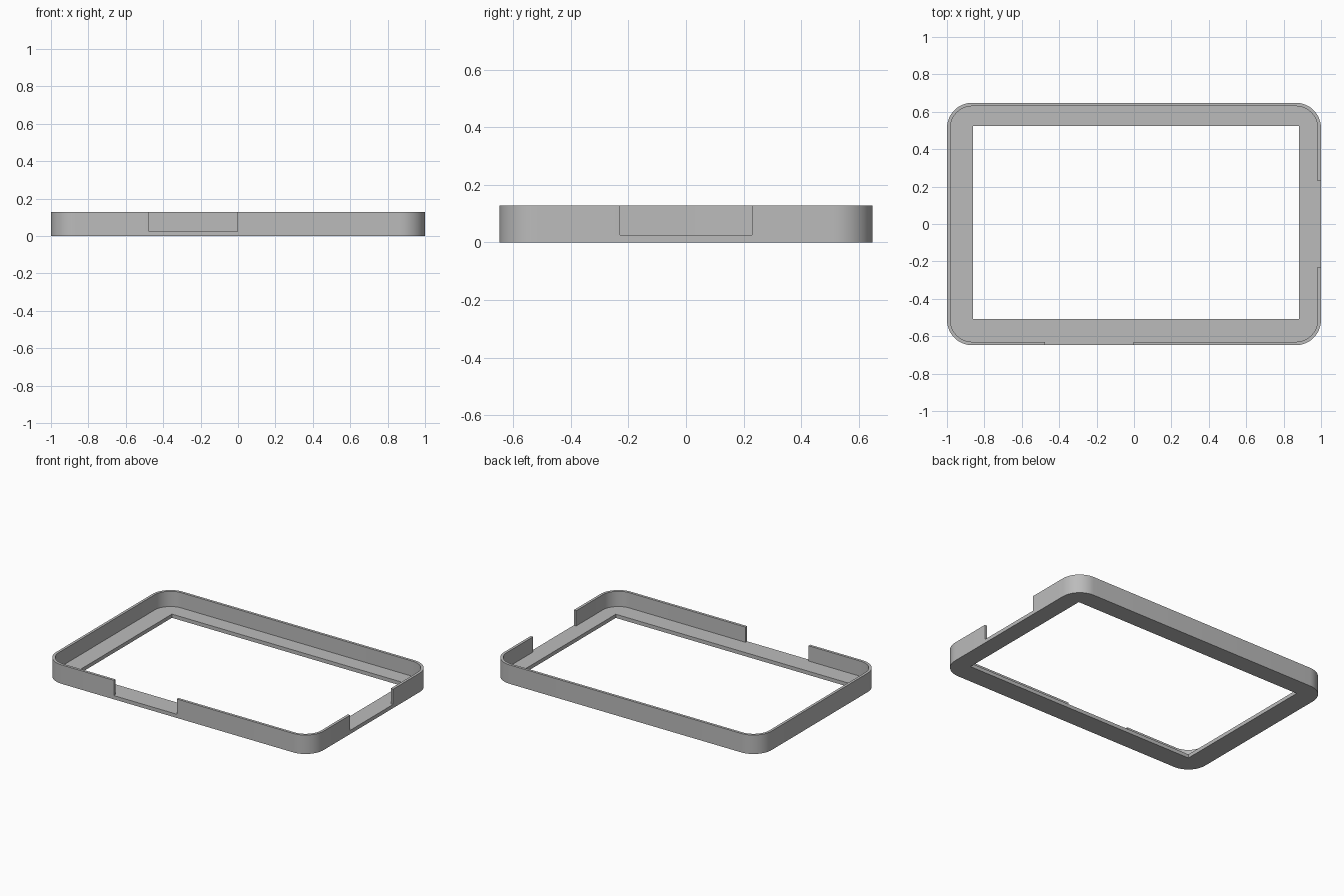
import bpy, bmesh
from math import cos, sin, pi

if "Cube" in bpy.data.objects:
    bpy.data.objects.remove(bpy.data.objects["Cube"])

HALF_X, HALF_Y, HEIGHT = 1.0, 0.648, 0.128
WALL, FLOOR, RADIUS = 0.018, 0.025, 0.135

grey = bpy.data.materials.new("grey plastic")
grey.use_nodes = True
colour = (0.5, 0.5, 0.5, 1)
grey.diffuse_color = colour
grey.node_tree.nodes["Principled BSDF"].inputs["Base Color"].default_value = colour


def prism(name, outline, z0, z1):
    """Extrude a flat outline from z0 up to z1."""
    bm = bmesh.new()
    face = bm.faces.new([bm.verts.new((x, y, z0)) for x, y in outline])
    top = bmesh.ops.extrude_face_region(bm, geom=[face])["geom"]
    verts = [v for v in top if isinstance(v, bmesh.types.BMVert)]
    bmesh.ops.translate(bm, verts=verts, vec=(0, 0, z1 - z0))
    bmesh.ops.recalc_face_normals(bm, faces=bm.faces)
    mesh = bpy.data.meshes.new(name)
    bm.to_mesh(mesh)
    bm.free()
    mesh.materials.append(grey)
    obj = bpy.data.objects.new(name, mesh)
    bpy.context.collection.objects.link(obj)
    return obj


def rounded(hx, hy, r, steps=12):
    """Outline of a rectangle with rounded corners."""
    points = []
    for i, (sx, sy) in enumerate([(1, 1), (-1, 1), (-1, -1), (1, -1)]):
        for k in range(steps + 1):
            a = (i + k / steps) * pi / 2
            points.append((sx * (hx - r) + r * cos(a), sy * (hy - r) + r * sin(a)))
    return points


def rect(x0, x1, y0, y1):
    return [(x0, y0), (x1, y0), (x1, y1), (x0, y1)]


# Outer body of the bezel
frame = prism("bezel_frame", rounded(HALF_X, HALF_Y, RADIUS), 0, HEIGHT)

# Tray hollow, screen opening, and the front and left side port notches
cutters = [
    prism("tray_cutter", rounded(HALF_X - WALL, HALF_Y - WALL, RADIUS - WALL), FLOOR, 0.3),
    prism("opening_cutter", rect(-0.861, 0.881, -0.508, 0.524), -0.1, 0.2),
    prism("front_notch_cutter", rect(-0.475, -0.004, -0.75, -0.56), FLOOR, 0.25),
    prism("side_notch_cutter", rect(0.92, 1.1, -0.23, 0.23), FLOOR, 0.25),
]

bpy.ops.object.select_all(action="DESELECT")
frame.select_set(True)
bpy.context.view_layer.objects.active = frame
for cutter in cutters:
    cut = frame.modifiers.new(cutter.name, "BOOLEAN")
    cut.operation = "DIFFERENCE"
    cut.solver = "EXACT"
    cut.object = cutter
    bpy.ops.object.modifier_apply(modifier=cut.name)
    bpy.data.objects.remove(cutter)

bpy.ops.object.shade_smooth_by_angle(angle=pi / 6)
